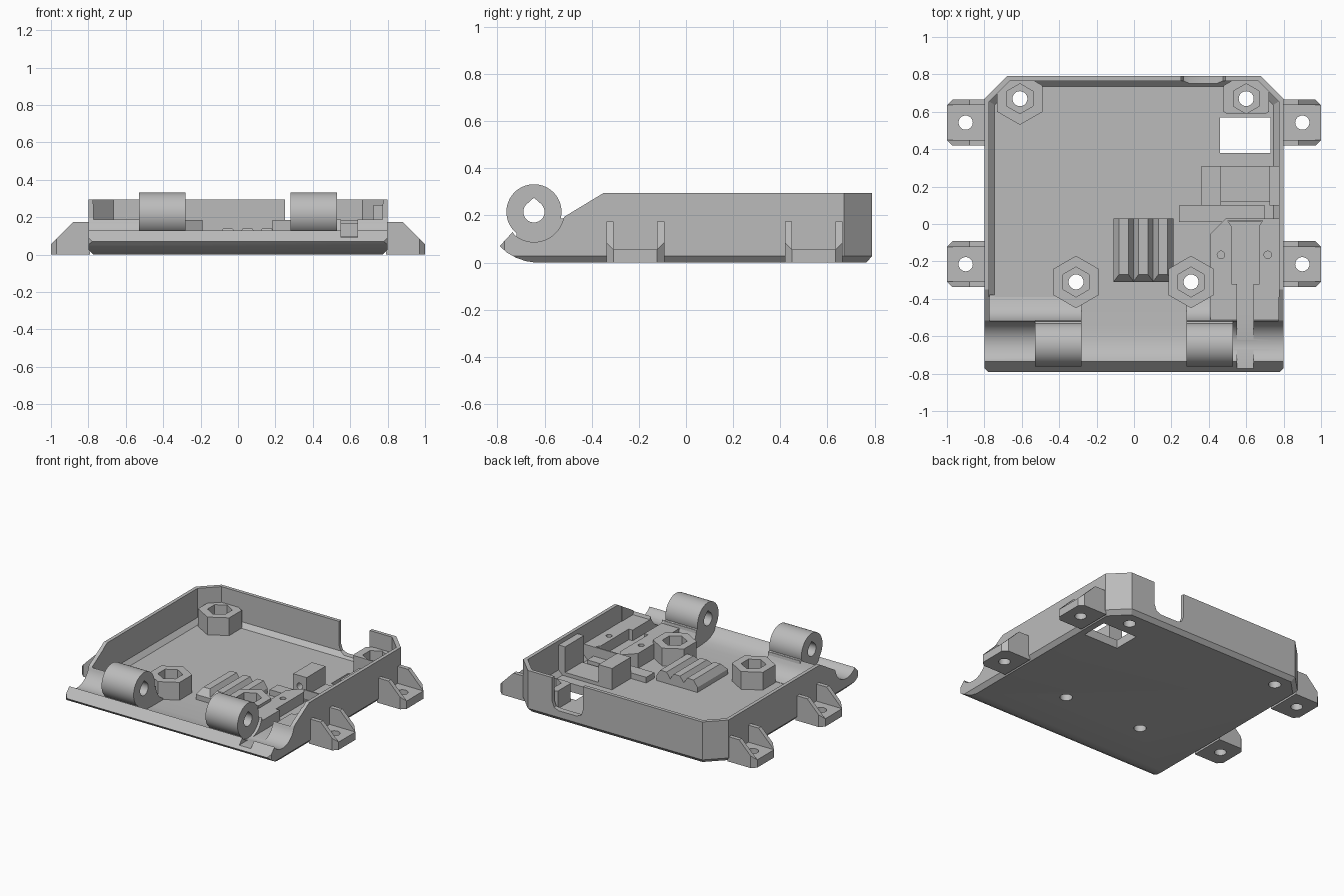
import bpy, bmesh
from math import sin, cos, pi, radians

cube = bpy.data.objects.get("Cube")
if cube:
    bpy.data.objects.remove(cube, do_unlink=True)

grey = bpy.data.materials.new("plain grey")
grey.use_nodes = True
grey.diffuse_color = (0.5, 0.5, 0.5, 1)
grey.node_tree.nodes["Principled BSDF"].inputs["Base Color"].default_value = (0.5, 0.5, 0.5, 1)


def loft(name, rings):
    """Solid skinned through rings of equal point count."""
    bm = bmesh.new()
    loops = [[bm.verts.new(p) for p in r] for r in rings]
    n = len(loops[0])
    for a, b in zip(loops, loops[1:]):
        for i in range(n):
            j = (i + 1) % n
            bm.faces.new((a[i], a[j], b[j], b[i]))
    bm.faces.new(loops[0])
    bm.faces.new(loops[-1])
    bmesh.ops.recalc_face_normals(bm, faces=bm.faces)
    me = bpy.data.meshes.new(name)
    bm.to_mesh(me)
    bm.free()
    me.materials.append(grey)
    ob = bpy.data.objects.new(name, me)
    bpy.context.collection.objects.link(ob)
    return ob


def prism(name, pts, axis, lo, hi):
    """Extrude a 2D outline along an axis."""
    place = {"x": lambda p, t: (t, p[0], p[1]),
             "y": lambda p, t: (p[0], t, p[1]),
             "z": lambda p, t: (p[0], p[1], t)}[axis]
    return loft(name, [[place(p, t) for p in pts] for t in (lo, hi)])


def box(name, x0, x1, y0, y1, z0, z1):
    return prism(name, [(x0, y0), (x1, y0), (x1, y1), (x0, y1)], "z", z0, z1)


def circle(cx, cy, r, n=32, start=0.0, sweep=2 * pi):
    return [(cx + r * cos(start + sweep * i / n), cy + r * sin(start + sweep * i / n))
            for i in range(n)]


def combine(ob, tool, op="DIFFERENCE"):
    m = ob.modifiers.new("cut", "BOOLEAN")
    m.object, m.operation, m.solver = tool, op, "EXACT"
    bpy.context.view_layer.objects.active = ob
    bpy.ops.object.modifier_apply(modifier=m.name)
    bpy.data.objects.remove(tool, do_unlink=True)


def plan(d, front=-0.79, nick=0.02):
    """Tray outline inset by d, with clipped rear corners."""
    x, y, c = 0.8 - d, 0.79 - d, 0.12 - d * 0.4
    f = front
    return [(-x + nick, f), (x - nick, f), (x, f + nick), (x, y - c),
            (x - c, y), (c - x, y), (-x, y - c), (-x, f + nick)]


def at(z, pts):
    return [(x, y, z) for x, y in pts]


FLOOR, TOP = 0.06, 0.295
HY, HZ = -0.645, 0.215      # hinge axis
parts = []

# Tray: outline with bevelled underside, trimmed to the side profile
tray = loft("tray", [at(0, plan(0.025)), at(0.028, plan(0)), at(TOP, plan(0))])
gutter = circle(HY, HZ, 0.128, 20, radians(-13), radians(-124))
side = [(0.9, -0.1), (0.9, 0.4), (0.9, TOP + 0.05), (-0.265, TOP + 0.05), (-0.35, TOP),
        (-0.515, 0.195)] + gutter + [(-0.735, 0.13), (-0.79, 0.07), (-0.76, 0.042),
                                     (-0.72, 0.02), (-0.68, 0.006), (-0.64, 0), (-0.6, -0.1)]
combine(tray, prism("trim", side, "x", -1, 1), "INTERSECT")

# Hollow inside, curved ramps behind the gutter, open middle front
combine(tray, loft("hollow", [at(FLOOR, plan(0.055, -0.39, 0.001)),
                              at(0.09, plan(0.025, -0.39, 0.001)),
                              at(0.5, plan(0.025, -0.39, 0.001))]))
ramp = [(-0.52, 0.5), (-0.52, 0.187), (-0.505, 0.14), (-0.48, 0.1), (-0.44, 0.072),
        (-0.38, FLOOR), (-0.38, 0.5)]
combine(tray, prism("ramp", ramp, "x", -0.772, 0.772))
front = [(-0.9, 0.13), (-0.735, 0.13), (-0.71, 0.1), (-0.67, 0.077), (-0.62, 0.065),
         (-0.55, FLOOR), (-0.37, FLOOR), (-0.37, 0.5), (-0.9, 0.5)]
combine(tray, prism("front_opening", front, "x", -0.28, 0.28))

# Rear cable notch with rounded lower corners, and floor window
notch = [(0.25, 0.5), (0.25, 0.13), (0.265, 0.09), (0.3, 0.075),
         (0.44, 0.075), (0.475, 0.09), (0.49, 0.13), (0.49, 0.5)]
combine(tray, prism("notch", notch, "y", 0.7, 0.9))
combine(tray, box("window", 0.46, 0.73, 0.38, 0.57, -0.1, 0.15))


# Lever channel shared by tray and switch housing
def channel():
    return prism("channel", [(0.55, -0.9), (0.64, -0.9), (0.64, -0.32), (0.67, -0.32),
                             (0.67, -0.01), (0.69, 0.02), (0.5, 0.02), (0.52, -0.01),
                             (0.52, -0.32), (0.55, -0.32)], "z", 0.09, 0.5)


combine(tray, channel())
parts.append(tray)

# Hexagonal screw posts with nut pockets
posts = {"rear_right": (-0.61, 0.67), "rear_left": (0.6, 0.67),
         "front_right": (-0.31, -0.31), "front_left": (0.305, -0.31)}
for label, (x, y) in posts.items():
    post = prism(label + "_post", circle(x, y, 0.14, 6, pi / 2), "z", FLOOR - 0.02, 0.185)
    if y > 0:
        combine(post, prism("clip", plan(0.012), "z", -1, 1), "INTERSECT")
    if label == "rear_left":
        combine(post, box("clip", 0.3, 0.9, 0.4, 0.59, -1, 1))
    combine(post, prism("pocket", circle(x, y, 0.08, 6, pi / 2), "z", 0.11, 0.3))
    for ob in (post, tray):
        combine(ob, prism("hole", circle(x, y, 0.04), "z", -0.1, 0.4))
    parts.append(post)

# Hinge barrels with teardrop bores, and their feet
for label, s in (("right", -1), ("left", 1)):
    x0, x1 = sorted((0.28 * s, 0.53 * s))
    barrel = prism(label + "_hinge_barrel", circle(HY, HZ, 0.117, 64), "x", x0, x1)
    foot = prism("foot", [(-0.72, 0.05), (-0.72, 0.135), (HY, 0.14), (-0.54, 0.19),
                          (-0.515, 0.185), (-0.5, 0.05)], "x", x0, x1)
    combine(barrel, foot, "UNION")
    bore = circle(HY, HZ, 0.045, 24, radians(135), radians(270)) + \
        [(HY + 0.032, HZ + 0.032), (HY, HZ + 0.06)]
    combine(barrel, prism("bore", bore, "x", x0 - 0.1, x1 + 0.1))
    parts.append(barrel)

# Side mounting tabs with gussets
for label, s in (("right", -1), ("left", 1)):
    for where, y in (("rear", 0.542), ("front", -0.215)):
        w = 0.123
        tab = prism(f"{where}_{label}_tab",
                    [(0.79 * s, 0), (s, 0), (s, 0.055), (0.88 * s, 0.175), (0.79 * s, 0.175)],
                    "y", y - w, y + w)
        combine(tab, box("gap", *sorted((0.7 * s, 1.1 * s)), y - w + 0.03, y + w - 0.03,
                         0.055, 0.3))
        outline = [(0.7 * s, y - w), (0.97 * s, y - w), (s, y - w + 0.03),
                   (s, y + w - 0.03), (0.97 * s, y + w), (0.7 * s, y + w)]
        combine(tab, prism("corners", outline, "z", -1, 1), "INTERSECT")
        combine(tab, prism("hole", circle(0.9 * s, y, 0.038), "z", -0.1, 0.3))
        parts.append(tab)

# Three tapered cable ridges
for i in range(3):
    x = -0.055 + 0.105 * i
    low, high = 0.055, 0.025
    rect = lambda h, y0, y1: [(x - h, y0), (x + h, y0), (x + h, y1), (x - h, y1)]
    parts.append(loft(f"cable_ridge_{i + 1}", [
        at(FLOOR - 0.01, rect(low, -0.31, 0.03)), at(0.095, rect(low, -0.31, 0.03)),
        at(0.14, rect(high, -0.27, 0.03))]))

# Switch housing with lever channel and pin holes
housing = prism("switch_housing", [(0.41, -0.515), (0.775, -0.515), (0.775, 0.03),
                                   (0.49, 0.03), (0.41, -0.05)], "z", FLOOR - 0.01, 0.165)
combine(housing, channel())
combine(housing, prism("post_gap", circle(0.305, -0.31, 0.139, 6, pi / 2), "z", 0, 0.5))
for x in (0.465, 0.715):
    combine(housing, prism("pin", circle(x, -0.165, 0.02, 20), "z", 0.09, 0.3))
parts.append(housing)

# Connector seat: rails, upright block with side bore, and wall plate
parts.append(box("connector_rail", 0.24, 0.7, 0.01, 0.1, FLOOR - 0.01, 0.1))
parts.append(box("connector_pad", 0.46, 0.73, 0.12, 0.31, FLOOR - 0.01, 0.085))
block = box("connector_block", 0.36, 0.465, 0.1, 0.31, FLOOR - 0.01, 0.21)
combine(block, prism("bore", circle(0.41, 0.135, 0.022, 20), "y", 0, 0.2))
parts.append(block)
parts.append(box("wall_plate", 0.725, 0.78, 0.1, 0.31, FLOOR - 0.01, 0.265))

# Smooth the round surfaces, keep edges crisp
bpy.ops.object.select_all(action="DESELECT")
for ob in parts:
    ob.select_set(True)
bpy.context.view_layer.objects.active = tray
bpy.ops.object.shade_smooth_by_angle(angle=radians(25))
